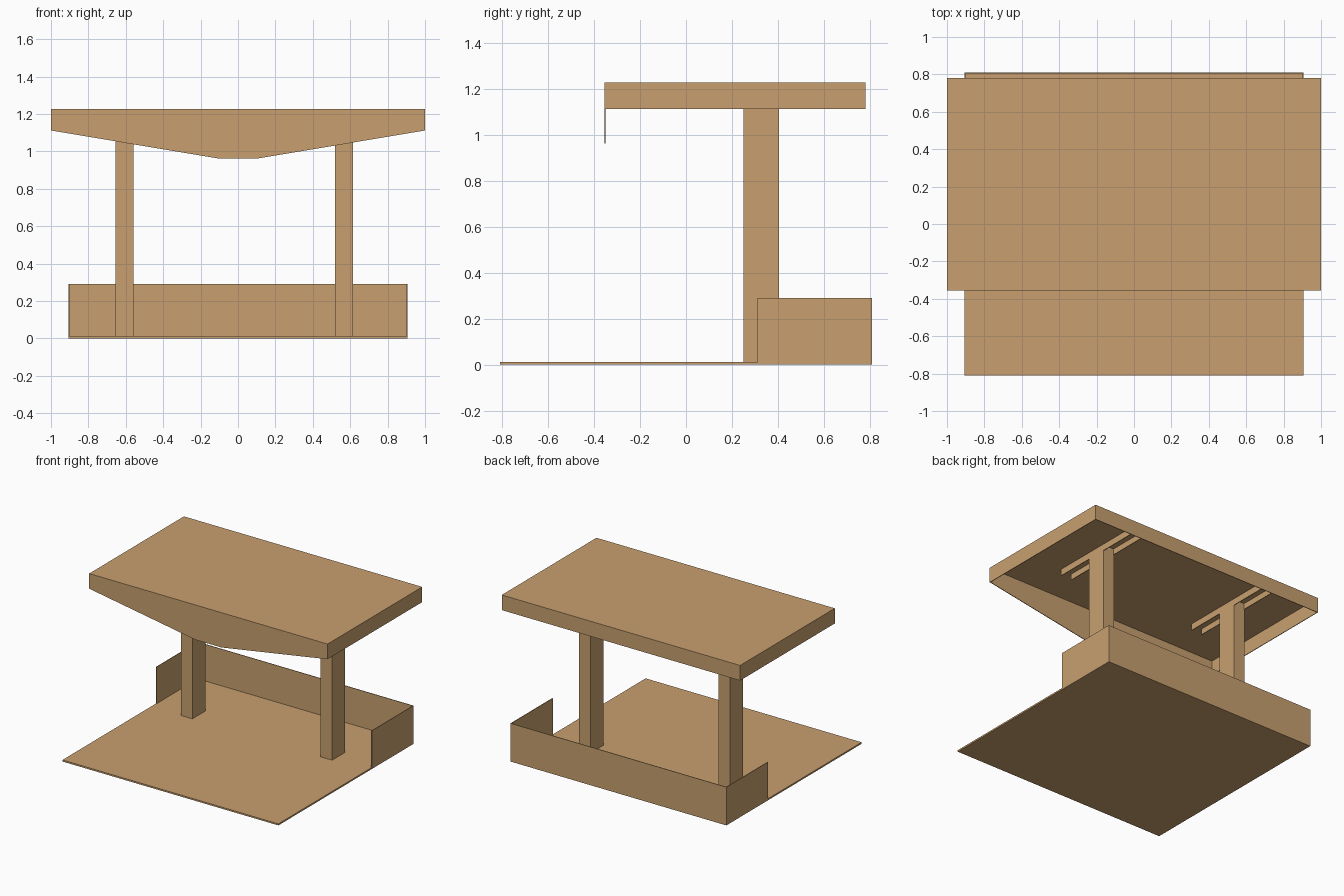
import bpy, bmesh

if "Cube" in bpy.data.objects:
    bpy.data.objects.remove(bpy.data.objects["Cube"])

mat = bpy.data.materials.new("tan board")
mat.diffuse_color = (0.58, 0.352, 0.162, 1)
mat.use_nodes = True
mat.node_tree.nodes["Principled BSDF"].inputs["Base Color"].default_value = mat.diffuse_color
T = 0.005  # sheet thickness


def finish(bm, name):
    bmesh.ops.recalc_face_normals(bm, faces=bm.faces)
    me = bpy.data.meshes.new(name)
    bm.to_mesh(me)
    bm.free()
    me.materials.append(mat)
    ob = bpy.data.objects.new(name, me)
    bpy.context.collection.objects.link(ob)
    return ob


def prism(name, pts, place, lo, hi):
    """Extrude a 2D outline between lo and hi; place maps (a, b, depth) to xyz."""
    bm = bmesh.new()
    ends = [[bm.verts.new(place(a, b, d)) for a, b in pts] for d in (lo, hi)]
    for ring in ends:
        bm.faces.new(ring)
    n = len(pts)
    for i in range(n):
        j = (i + 1) % n
        bm.faces.new((ends[0][i], ends[0][j], ends[1][j], ends[1][i]))
    return finish(bm, name)


def box(name, x0, x1, y0, y1, z0, z1):
    pts = [(x0, y0), (x1, y0), (x1, y1), (x0, y1)]
    return prism(name, pts, lambda a, b, d: (a, b, d), z0, z1)


def xz(a, b, d):
    return (a, d, b)


# Base sheet with low back and side walls
X, Y = 0.906, 0.81
box("base_plate", -X, X, -Y, Y, 0, 0.012)
box("base_back_wall", -X, X, Y - T, Y, 0.012, 0.29)
for side, s in (("left", -1), ("right", 1)):
    a, b = sorted((s * X, s * (X - T)))
    box(side + "_base_wall", a, b, 0.31, Y - T, 0.012, 0.29)

# Table top: thin sheet with a hollow underside and a rim
F, B, TOP, RIM = -0.355, 0.78, 1.227, 1.112
box("top_sheet", -1, 1, F, B, TOP - T, TOP)
box("top_back_rim", -1, 1, B - T, B, RIM, TOP - T)
for side, s in (("left", -1), ("right", 1)):
    a, b = sorted((s, s * (1 - T)))
    box(side + "_top_rim", a, b, F + T, B - T, RIM, TOP - T)

# Front apron dipping towards the middle
prism("front_apron",
      [(-1, TOP - T), (-1, RIM), (-0.11, 0.963), (0.11, 0.963), (1, RIM), (1, TOP - T)],
      xz, F, F + T)

# Legs and the downward-open channels that carry the top
CZ = 1.172
for side, cx in (("left", -0.606), ("right", 0.567)):
    w = 0.048
    box(side + "_leg", cx - w, cx + w, 0.25, 0.405, 0.012, TOP - 2 * T)
    z1 = TOP - T
    outline = [(cx - w, CZ), (cx - w, z1), (cx + w, z1), (cx + w, CZ),
               (cx + w - T, CZ), (cx + w - T, z1 - T),
               (cx - w + T, z1 - T), (cx - w + T, CZ)]
    prism(side + "_support_channel", outline, xz, -0.05, 0.71)
